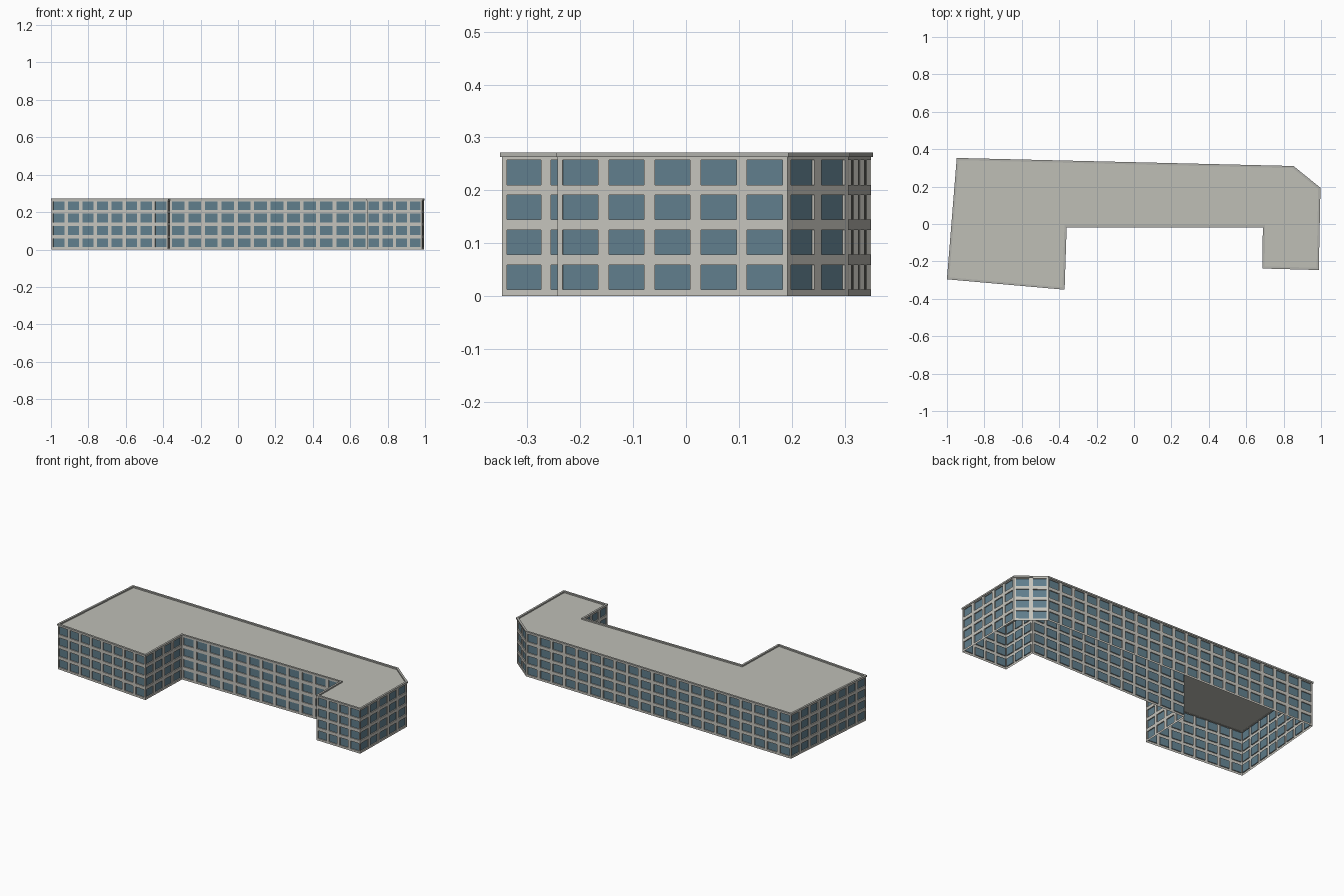
import bpy, bmesh
from mathutils import Vector

if "Cube" in bpy.data.objects:
    bpy.data.objects.remove(bpy.data.objects["Cube"])

H, TOP = 0.264, 0.272          # wall height, coping height
FLOORS, DEPTH = 4, 0.006       # storeys, window recess

# Wall footprint (counter-clockwise) and window count of the wall starting at each corner
PLAN = [(-0.997, -0.293, 8), (-0.374, -0.348, 4), (-0.363, -0.015, 12),
        (0.692, -0.015, 3), (0.689, -0.235, 4), (0.985, -0.243, 5),
        (0.994, 0.192, 2), (0.852, 0.307, 21), (-0.945, 0.350, 8)]
pts = [Vector((x, y)) for x, y, n in PLAN]
N = len(pts)


def material(name, rgb):
    m = bpy.data.materials.new(name)
    m.diffuse_color = (*rgb, 1)
    m.use_nodes = True
    m.node_tree.nodes["Principled BSDF"].inputs["Base Color"].default_value = m.diffuse_color
    return m


def finish(name, bm, mat):
    bmesh.ops.remove_doubles(bm, verts=bm.verts, dist=1e-5)
    me = bpy.data.meshes.new(name)
    bm.to_mesh(me)
    bm.free()
    me.materials.append(mat)
    ob = bpy.data.objects.new(name, me)
    bpy.context.collection.objects.link(ob)
    return ob


def quad(bm, *corners):
    bm.faces.new([bm.verts.new(c) for c in corners])


def outward(i):
    d = (pts[(i + 1) % N] - pts[i]).normalized()
    return Vector((d.y, -d.x))


def offset(dist):
    """Footprint moved outward by dist, with mitred corners."""
    out = []
    for i in range(N):
        a, b = outward(i - 1), outward(i)
        out.append(pts[i] + (a + b) * dist / (1 + a.dot(b)))
    return out


wall_mat = material("wall stone", (0.56, 0.55, 0.505))
roof_mat = material("roof grey", (0.52, 0.52, 0.47))
cope_mat = material("coping grey", (0.44, 0.44, 0.41))
glass_mat = material("window blue", (0.118, 0.21, 0.265))

# Walls: every bay is a frame with a recessed window
walls, glass = bmesh.new(), bmesh.new()
for i, (_, _, count) in enumerate(PLAN):
    a, b = pts[i], pts[(i + 1) % N]
    nrm = outward(i)

    def at(u, v, depth=0):
        p = a.lerp(b, u) - nrm * depth
        return (p.x, p.y, v * H)

    for c in range(count):
        for f in range(FLOORS):
            def ring(u0, u1, v0, v1, depth=0):
                return [at((c + u) / count, (f + v) / FLOORS, depth)
                        for u, v in ((u0, v0), (u1, v0), (u1, v1), (u0, v1))]
            cell = ring(0, 1, 0, 1)
            hole = ring(0.115, 0.885, 0.19, 0.90)
            pane = ring(0.115, 0.885, 0.19, 0.90, DEPTH)
            for k in range(4):
                j = (k + 1) % 4
                quad(walls, cell[k], cell[j], hole[j], hole[k])   # frame
                quad(walls, hole[k], hole[j], pane[j], pane[k])   # reveal
            quad(glass, *pane)
finish("walls", walls, wall_mat)
finish("windows", glass, glass_mat)

# Flat roof
roof = bmesh.new()
roof.faces.new([roof.verts.new((p.x, p.y, H)) for p in pts])
finish("roof", roof, roof_mat)

# Coping ring around the roof edge
cope = bmesh.new()
outer, inner = offset(0.003), offset(-0.009)
profile = [(outer, H - 0.001), (outer, TOP), (inner, TOP), (inner, H - 0.001)]
for i in range(N):
    j = (i + 1) % N
    for k in range(4):
        (p, z), (q, w) = profile[k], profile[(k + 1) % 4]
        quad(cope, (*p[i], z), (*p[j], z), (*q[j], w), (*q[i], w))
finish("roof_coping", cope, cope_mat)
